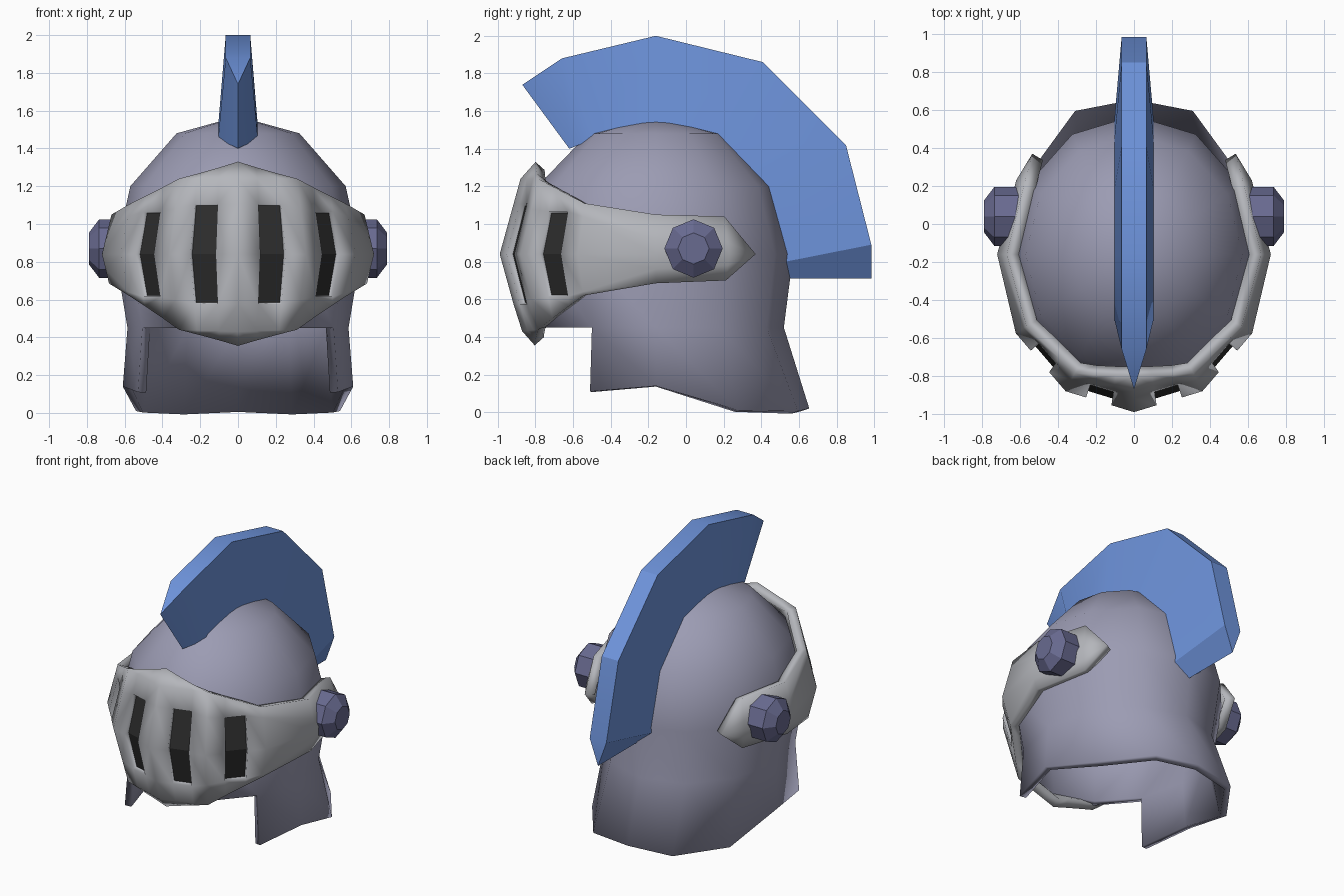
import bpy, bmesh, math
from mathutils import Vector

if "Cube" in bpy.data.objects:
    bpy.data.objects.remove(bpy.data.objects["Cube"])

CY, CZ = -0.16, 0.84            # centre of the dome


def material(name, rgb):
    m = bpy.data.materials.new(name)
    m.diffuse_color = (*rgb, 1)
    m.use_nodes = True
    m.node_tree.nodes["Principled BSDF"].inputs["Base Color"].default_value = m.diffuse_color
    return m


STEEL = material("grey_steel", (0.33, 0.33, 0.45))
LIGHT = material("light_steel", (0.46, 0.47, 0.50))
BOLT = material("dark_violet_steel", (0.14, 0.145, 0.28))
BLUE = material("blue", (0.156, 0.296, 0.716))
DARK = material("black", (0.026, 0.026, 0.026))


def finish(name, bm, mat, outward=False, thickness=0, smooth=None):
    bmesh.ops.remove_doubles(bm, verts=bm.verts, dist=0.0005)
    bm.normal_update()
    if outward:                 # open shells: face away from the dome centre
        c = Vector((0, CY, CZ))
        for f in bm.faces:
            d = f.calc_center_median() - c
            if d.z < 0:
                d.z *= 0.3
            if f.normal.dot(d) < 0:
                f.normal_flip()
    else:
        bmesh.ops.recalc_face_normals(bm, faces=bm.faces)
    me = bpy.data.meshes.new(name)
    bm.to_mesh(me)
    bm.free()
    ob = bpy.data.objects.new(name, me)
    bpy.context.collection.objects.link(ob)
    me.materials.append(mat)
    if thickness:
        mod = ob.modifiers.new("thickness", 'SOLIDIFY')
        mod.thickness = thickness
        mod.offset = -1
    if smooth:
        bpy.ops.object.select_all(action='DESELECT')
        ob.select_set(True)
        bpy.context.view_layer.objects.active = ob
        bpy.ops.object.shade_smooth_by_angle(angle=math.radians(smooth))
    return ob


def quads(bm, rows, closed=False, skip=lambda i, j: False):
    """Skin a grid of points."""
    vs = [[bm.verts.new(p) for p in r] for r in rows]
    n = len(rows[0])
    for i in range(len(rows) - 1):
        for j in range(n if closed else n - 1):
            if not skip(i, j):
                k = (j + 1) % n
                bm.faces.new((vs[i][j], vs[i][k], vs[i + 1][k], vs[i + 1][j]))
    return vs


# dome with neck guard, open at the face
def ring(z, xr, yr):
    return [(xr * math.cos(math.radians(a)), CY + yr * math.sin(math.radians(a)), z)
            for a in range(-30, 330, 30)]


bm = bmesh.new()
rings = [ring(1.48, .325, .36), ring(1.20, .57, .63), ring(.84, .65, .73), ring(.45, .585, .68)]
vs = quads(bm, rings, closed=True)
top = bm.verts.new((0, CY, 1.57))
for j in range(12):
    bm.faces.new((top, vs[0][j], vs[0][(j + 1) % 12]))
half = [(.53, -.51, .11), (.61, -.16, .14), (.54, .28, .01), (.31, .595, .005), (0, .655, .02)]
hem = half + [(-x, y, z) for x, y, z in half[-2::-1]]
quads(bm, [rings[3][:9], hem])
finish("helmet_shell", bm, STEEL, True, 0.045, 36)

# visor stations from the rear tip to the front: x, y offset, low, low mid, slit half, high mid, high
S = [(.535, .53, 0, 0, 0, 0, 0),
     (.62, .39, -.14, -.14, .06, .20, .20),
     (.72, 0, -.155, -.155, .08, .21, .21),
     (.622, -.415, -.22, -.22, .20, .27, .27),
     (.36, -.72, -.40, -.40, .24, .40, .40),
     (0, -.83, -.485, -.41, .265, .40, .49)]
SLIT = {3: .225, 4: .265}       # columns holding a slit


def shrink(dz):                 # curvature of the visor above and below its middle
    a = abs(dz)
    return 1 - .133 * a / .4 if a <= .4 else .867 - (a - .4) * 1.07


def blend(i, t):
    return [a + (b - a) * t for a, b in zip(S[i], S[i + 1])]


def point(side, s, dz, k=1):
    r = shrink(dz) * k
    return (side * s[0] * r, CY + s[1] * r, CZ + dz)


bm = bmesh.new()
slits = bmesh.new()
for side in (1, -1):
    for i in range(5):
        cols = []
        for t in ((0, .3, .67, 1) if i in SLIT else (0, 1)):
            s = blend(i, t)
            h = SLIT[i] if 0 < t < 1 else s[4]
            cols.append([point(side, s, d) for d in (s[2], s[3], -h, 0, h, s[5], s[6])])
        quads(bm, cols, skip=lambda a, b: len(cols) == 4 and a == 1 and b in (2, 3))
        if i in SLIT:
            h = SLIT[i] + .012
            quads(slits, [[point(side, blend(i, t), d, .955) for d in (-h, 0, h)]
                          for t in (.25, .72)])
bmesh.ops.remove_doubles(bm, verts=bm.verts, dist=0.0005)
bmesh.ops.dissolve_degenerate(bm, edges=bm.edges, dist=0.0005)
finish("visor", bm, LIGHT, True, 0.065, 36)
finish("visor_slits", slits, DARK, True)

# crest: inner and outer edge of the plume, ending in wedges
inner = [(-.495, 1.45), (-.16, 1.52), (.17, 1.44), (.43, 1.18), (.53, .80)]
outer = [(-.66, 1.88), (-.16, 2.0), (.41, 1.86), (.85, 1.42), (.985, .89)]
front = [(0, -.62, 1.40), (0, -.87, 1.74)]
back = [(0, .53, .71), (0, .985, .71)]
rows = [[front[0], front[1], front[1], front[0]]]
for (yi, zi), (yo, zo) in zip(inner, outer):
    rows.append([(.105, yi, zi), (.065, yo, zo), (-.065, yo, zo), (-.105, yi, zi)])
rows.append([back[0], back[1], back[1], back[0]])
bm = bmesh.new()
quads(bm, rows, closed=True)
bmesh.ops.remove_doubles(bm, verts=bm.verts, dist=0.0005)
bmesh.ops.dissolve_degenerate(bm, edges=bm.edges, dist=0.0005)
finish("crest", bm, BLUE, smooth=30)

# eight-sided hinge bolts
for side, name in ((1, "right_bolt"), (-1, "left_bolt")):
    bm = bmesh.new()
    rows = [[(side * x, .04 + r * math.cos(j * math.pi / 4), .87 + r * math.sin(j * math.pi / 4))
             for j in range(8)] for x, r in ((.58, .155), (.735, .155), (.79, .083))]
    vs = quads(bm, rows, closed=True)
    bm.faces.new(vs[0])
    bm.faces.new(vs[-1])
    finish(name, bm, BOLT)
